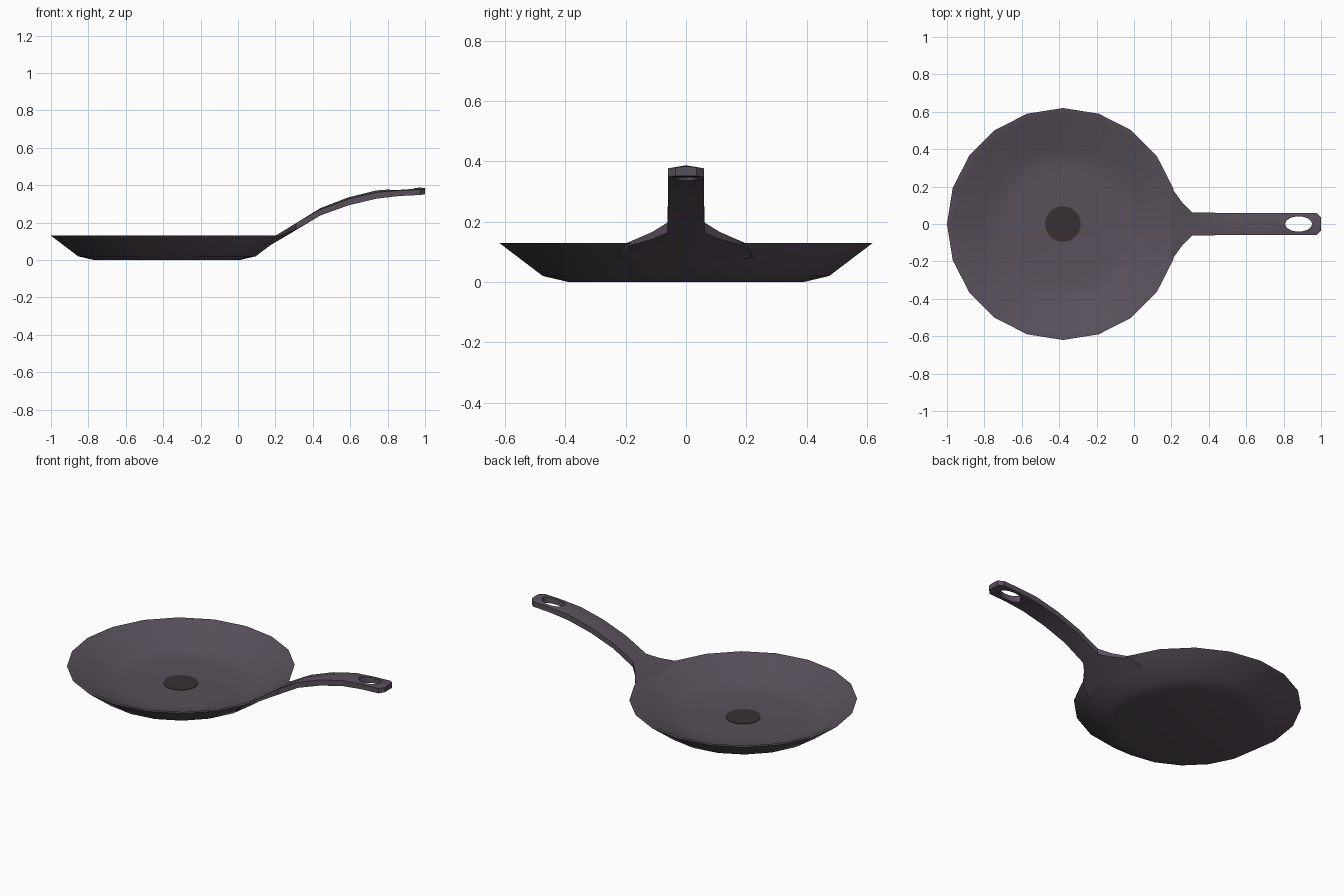
import bpy, bmesh, math

if "Cube" in bpy.data.objects:
    bpy.data.objects.remove(bpy.data.objects["Cube"])

CX = -0.38      # bowl centre
SIDES = 20


def material(name, rgb):
    m = bpy.data.materials.new(name)
    m.diffuse_color = (*rgb, 1)
    m.use_nodes = True
    m.node_tree.nodes["Principled BSDF"].inputs["Base Color"].default_value = m.diffuse_color
    return m


def finish(bm, name, mat):
    bmesh.ops.recalc_face_normals(bm, faces=bm.faces)
    me = bpy.data.meshes.new(name)
    bm.to_mesh(me)
    bm.free()
    ob = bpy.data.objects.new(name, me)
    bpy.context.collection.objects.link(ob)
    if mat:
        me.materials.append(mat)
    return ob


def loft(rings, name, mat):
    """Skin a list of equal-length point rings and cap both ends."""
    bm = bmesh.new()
    rows = [[bm.verts.new(p) for p in ring] for ring in rings]
    n = len(rows[0])
    for a, b in zip(rows, rows[1:]):
        for i in range(n):
            j = (i + 1) % n
            bm.faces.new((a[i], a[j], b[j], b[i]))
    bm.faces.new(rows[0])
    bm.faces.new(rows[-1])
    return finish(bm, name, mat)


def ellipse(cx, rx, ry, z, n):
    return [(cx + rx * math.cos(2 * math.pi * i / n),
             ry * math.sin(2 * math.pi * i / n), z) for i in range(n)]


def smooth(ob, angle):
    bpy.ops.object.select_all(action='DESELECT')
    ob.select_set(True)
    bpy.context.view_layer.objects.active = ob
    bpy.ops.object.shade_smooth_by_angle(angle=math.radians(angle))


iron = material("iron", (0.1, 0.08, 0.105))
dark = material("dark_spot", (0.038, 0.03, 0.036))

# bowl: outside from the base up, over the lip, down to the cooking floor
profile = [(0.39, 0.0), (0.475, 0.02), (0.62, 0.13), (0.59, 0.126),
           (0.42, 0.03), (0.30, 0.025)]
bowl = loft([ellipse(CX, r, r, z, SIDES) for r, z in profile], "pan_bowl", iron)
smooth(bowl, 35)

# round spot in the middle of the floor
spot = loft([ellipse(CX, 0.095, 0.095, z, 32) for z in (0.02, 0.028)],
            "centre_spot", dark)
smooth(spot, 35)

# handle: x, half width, top edge, top middle, bottom edge, bottom middle
stations = [
    (0.14, 0.220, 0.085, 0.078, 0.080, 0.060),
    (0.20, 0.195, 0.130, 0.122, 0.118, 0.095),
    (0.26, 0.112, 0.166, 0.157, 0.142, 0.130),
    (0.31, 0.062, 0.197, 0.194, 0.163, 0.160),
    (0.44, 0.060, 0.270, 0.277, 0.238, 0.238),
    (0.59, 0.060, 0.326, 0.335, 0.292, 0.292),
    (0.74, 0.060, 0.362, 0.372, 0.328, 0.328),
    (0.86, 0.060, 0.372, 0.381, 0.342, 0.342),
    (0.975, 0.060, 0.377, 0.387, 0.348, 0.348),
    (1.00, 0.035, 0.380, 0.384, 0.352, 0.352),
]
handle = loft([[(x, -w, te), (x, 0, tm), (x, w, te),
                (x, w, be), (x, 0, bm_), (x, -w, be)]
               for x, w, te, tm, be, bm_ in stations], "handle", iron)

# hanging hole
cutter = loft([ellipse(0.88, 0.072, 0.041, z, 16) for z in (0.2, 0.5)],
              "hole_cutter", None)
cutter.hide_render = True
cut = handle.modifiers.new("hanging_hole", 'BOOLEAN')
cut.operation = 'DIFFERENCE'
cut.object = cutter
cut.solver = 'EXACT'
bpy.context.view_layer.objects.active = handle
bpy.ops.object.modifier_apply(modifier=cut.name)
bpy.data.objects.remove(cutter)
smooth(handle, 35)
